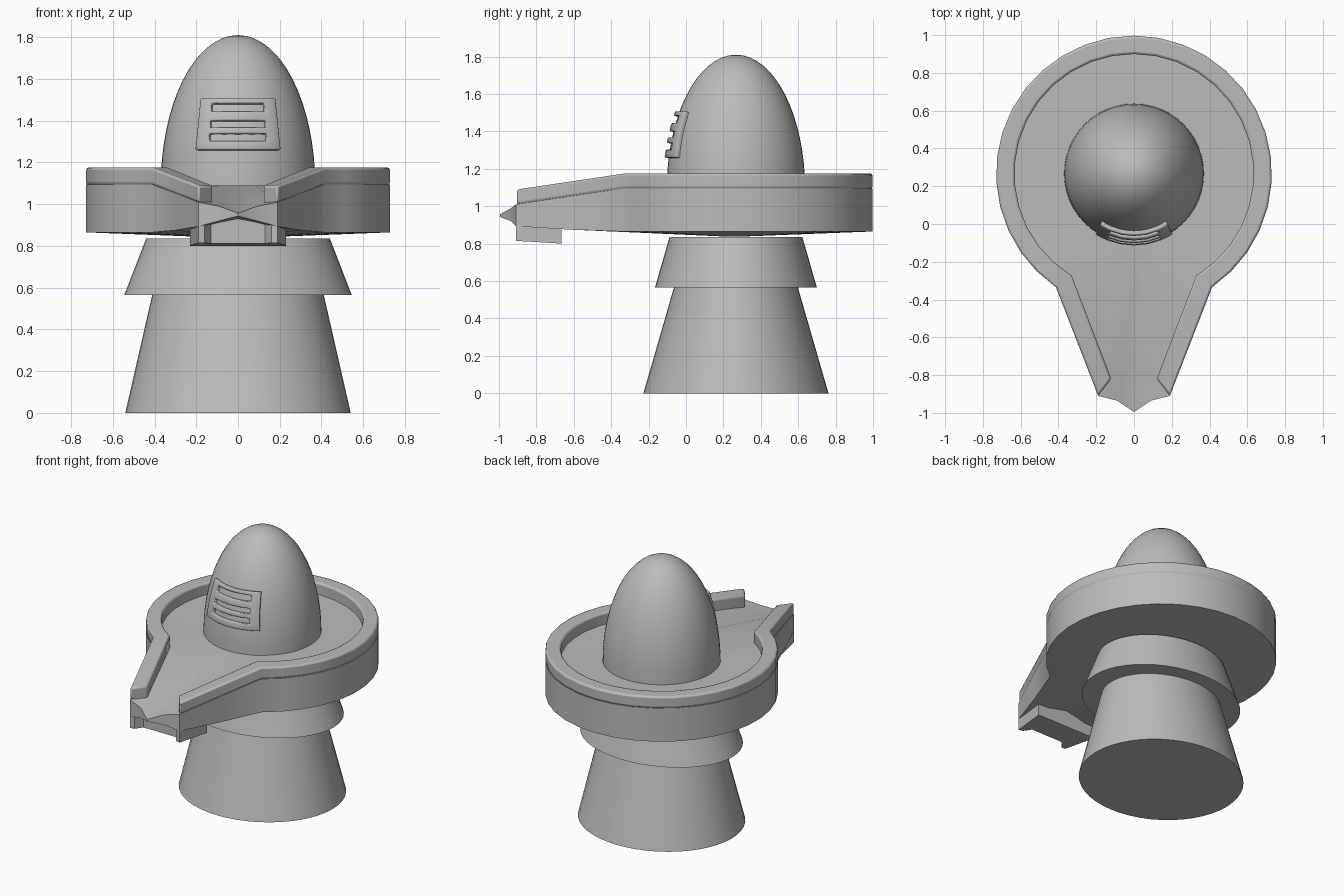
import bpy, math

if "Cube" in bpy.data.objects:
    bpy.data.objects.remove(bpy.data.objects["Cube"])

CY = 0.267  # y centre of the round parts
stone = bpy.data.materials.new("grey stone")
stone.diffuse_color = (0.5, 0.5, 0.5, 1)
stone.use_nodes = True
stone.node_tree.nodes["Principled BSDF"].inputs["Base Color"].default_value = stone.diffuse_color


def make(name, verts, faces, angle=35, bevel=0, thickness=0):
    me = bpy.data.meshes.new(name)
    me.from_pydata(verts, [], faces)
    ob = bpy.data.objects.new(name, me)
    bpy.context.collection.objects.link(ob)
    me.materials.append(stone)
    bpy.ops.object.select_all(action='DESELECT')
    ob.select_set(True)
    bpy.context.view_layer.objects.active = ob
    bpy.ops.object.mode_set(mode='EDIT')
    bpy.ops.mesh.select_all(action='SELECT')
    bpy.ops.mesh.normals_make_consistent(inside=False)
    bpy.ops.object.mode_set(mode='OBJECT')
    if thickness:
        m = ob.modifiers.new("thickness", 'SOLIDIFY')
        m.thickness, m.offset = thickness, 0
    if bevel:
        m = ob.modifiers.new("bevel", 'BEVEL')
        m.width, m.segments, m.limit_method = bevel, 2, 'ANGLE'
        m.angle_limit = math.radians(40)
    bpy.ops.object.shade_smooth_by_angle(angle=math.radians(angle))
    return ob


def loft(loops, closed=True, caps=True):
    """Skin equal-length loops; closed joins each loop's ends."""
    n = len(loops[0])
    verts = [p for loop in loops for p in loop]
    faces = []
    for k in range(len(loops) - 1):
        for i in range(n if closed else n - 1):
            j = (i + 1) % n
            faces.append((k*n + i, k*n + j, k*n + n + j, k*n + n + i))
    if caps:
        faces.append(tuple(range(n)))
        faces.append(tuple(range(len(verts) - n, len(verts))))
    return verts, faces


def ellipse(rx, ry, z, n=48):
    return [(rx*math.cos(2*math.pi*i/n), CY + ry*math.sin(2*math.pi*i/n), z) for i in range(n)]


# pedestal and flared collar
make("pedestal", *loft([ellipse(.54, .495, 0), ellipse(.41, .33, .57)]))
make("collar", *loft([ellipse(.545, .433, .565), ellipse(.44, .355, .836)]))

# domed stone: half ellipsoid
DZ, DR, DH = 1.09, .37, .72
dome = [ellipse(DR, DR, DZ - .06)]
for k in range(17):
    t = math.radians(89) * k / 16
    dome.append(ellipse(DR*math.cos(t), DR*math.cos(t), DZ + DH*math.sin(t)))
make("domed_stone", *loft(dome), angle=40)


def arc(r, start, n=28):
    """Arc round the back from right junction to left junction."""
    a0, a1 = math.radians(start), math.radians(180 - start)
    return [(r*math.cos(a0 + (a1 - a0)*i/n), CY + r*math.sin(a0 + (a1 - a0)*i/n)) for i in range(n + 1)]


# basin body: round bowl with a tapering spout and pointed lip
outline = [(x, y, .865, 1.095) for x, y in arc(.73, -55.5)]
outline += [(-.30, -.62, .875, 1.053), (-.19, -.91, .893, 1.01), (-.09, -.935, .92, .99),
            (0, -.995, .943, .957), (.09, -.935, .92, .99), (.19, -.91, .893, 1.01),
            (.30, -.62, .875, 1.053)]


def inner(f, z):
    return [(x*f, CY + (y - CY)*f, z) for x, y, *_ in outline]


body = [inner(.05, .838),
        [(x, y, b) for x, y, b, t in outline],
        [(x, y, t) for x, y, b, t in outline],
        [(x*.85, CY + (y - CY)*.85, t*.8 + 1.09*.2) for x, y, b, t in outline],
        inner(.45, 1.09), inner(.05, 1.09)]
make("basin", *loft(body))

# raised rim, open at the spout
outer = [(.19, -.91)] + arc(.73, -55.5) + [(-.19, -.91)]
inside = [(.12, -.82)] + arc(.633, -58.6) + [(-.12, -.82)]
section = []
last = len(outer) - 1
for i, ((ox, oy), (ix, iy)) in enumerate(zip(outer, inside)):
    end = i in (0, last)
    top, bot, low = (1.09, 1.01, .97) if end else (1.175, 1.095, 1.04)
    section.append([(ox, oy, bot), (ox, oy, top), (ix, iy, top), (ix, iy, low)])
make("rim", *loft(section), bevel=.012)

# bracket under the spout, hollowed at the front
plan = [(-.19, -.91), (-.16, -.905), (-.13, -.85), (.13, -.85), (.16, -.905),
        (.19, -.91), (.23, -.665), (-.23, -.665)]
make("spout_bracket", *loft([[(x, y, .80 - .06*(y + .66)) for x, y in plan],
                             [(x, y, .93) for x, y in plan]]))

# raised plate with three slots, wrapped on the dome
us = [-1, -.85, -.7, -.35, 0, .35, .7, .85, 1]
zs = [1.258, 1.30, 1.335, 1.364, 1.397, 1.44, 1.478, 1.502]
verts, faces = [], []
for z in zs:
    half = .195 - .025*(z - zs[0])/(zs[-1] - zs[0])
    r = DR*math.sqrt(1 - ((z - DZ)/DH)**2)
    for u in us:
        x = u*half
        verts.append((x, CY - math.sqrt(r*r - x*x), z))
for k in range(len(zs) - 1):
    for i in range(len(us) - 1):
        if k in (1, 3, 5) and 2 <= i <= 5:
            continue
        a = k*len(us) + i
        faces.append((a, a + 1, a + 1 + len(us), a + len(us)))
make("slotted_plate", verts, faces, bevel=.006, thickness=.044)
